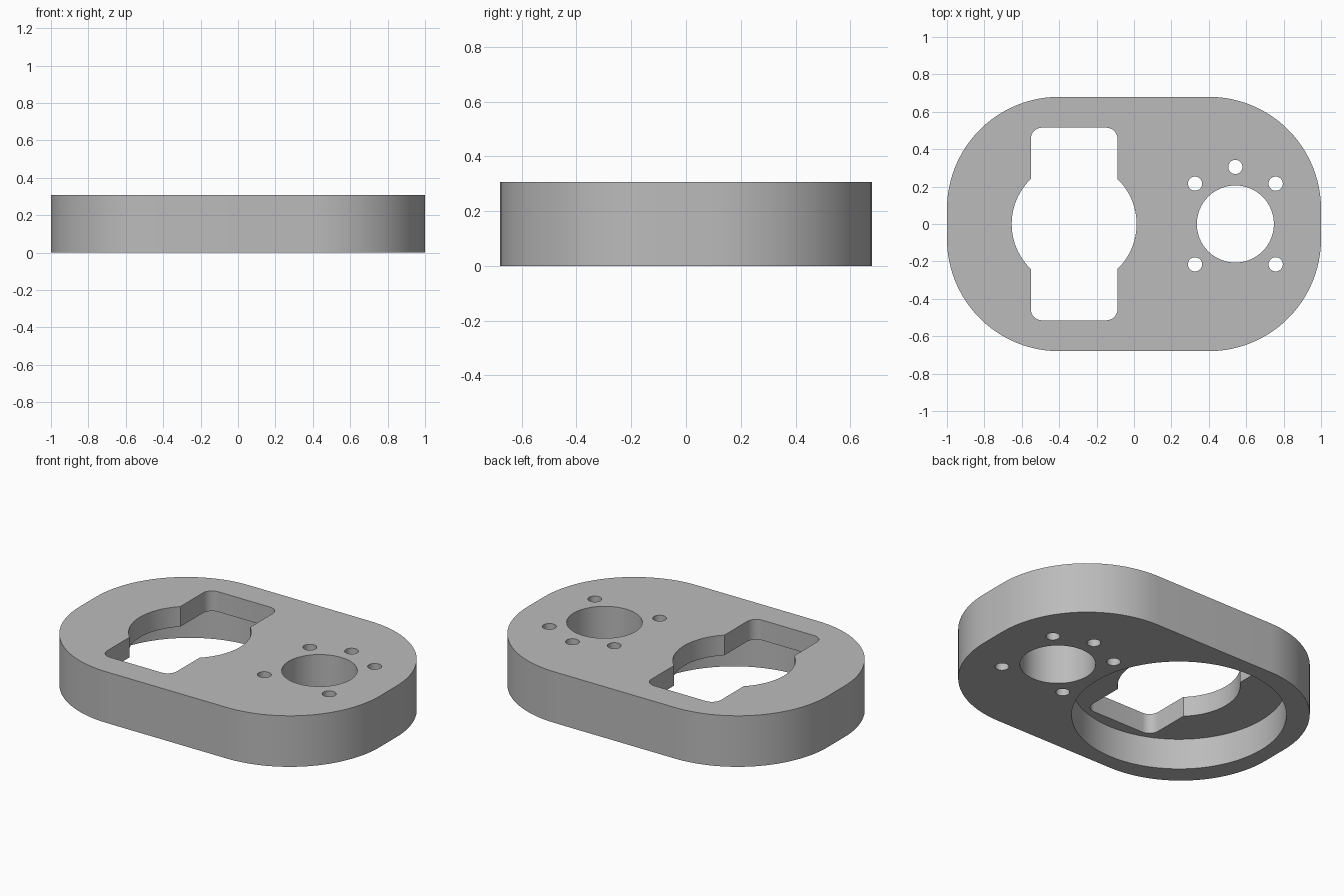
import bpy, bmesh, math

if "Cube" in bpy.data.objects:
    bpy.data.objects.remove(bpy.data.objects["Cube"])

H = 0.307          # plate height
BORE = 0.186       # depth of the recess underneath
LEFT, RIGHT = -0.32, 0.542


def prism(name, pts, z0, z1):
    """Extrude a closed 2D outline between two heights."""
    bm = bmesh.new()
    face = bm.faces.new([bm.verts.new((x, y, z0)) for x, y in pts])
    top = bmesh.ops.extrude_face_region(bm, geom=[face])["geom"]
    bmesh.ops.translate(bm, vec=(0, 0, z1 - z0),
                        verts=[v for v in top if isinstance(v, bmesh.types.BMVert)])
    bmesh.ops.recalc_face_normals(bm, faces=bm.faces)
    me = bpy.data.meshes.new(name)
    bm.to_mesh(me)
    bm.free()
    ob = bpy.data.objects.new(name, me)
    bpy.context.collection.objects.link(ob)
    return ob


def rounded(cx, hx, hy, r, n):
    """Rounded rectangle outline with n segments per corner."""
    pts = []
    for k, (sx, sy) in enumerate([(1, 1), (-1, 1), (-1, -1), (1, -1)]):
        for i in range(n + 1):
            a = math.pi / 2 * (k + i / n)
            pts.append((cx + sx * (hx - r) + r * math.cos(a),
                        sy * (hy - r) + r * math.sin(a)))
    return pts


def circle(cx, cy, r, n):
    return [(cx + r * math.cos(2 * math.pi * i / n),
             cy + r * math.sin(2 * math.pi * i / n)) for i in range(n)]


# Plate body
plate = prism("mounting_plate", rounded(0, 1.0, 0.68, 0.6, 24), 0, H)

# Openings: slot, round window, recess below, shaft hole and screw holes
cutters = [
    prism("slot_cutter", rounded(LEFT, 0.232, 0.515, 0.06, 8), -0.1, H + 0.1),
    prism("window_cutter", circle(LEFT, 0, 0.334, 96), -0.1, H + 0.1),
    prism("recess_cutter", circle(LEFT, 0, 0.585, 96), -0.1, BORE),
    prism("shaft_cutter", circle(RIGHT, 0, 0.206, 64), -0.1, H + 0.1),
]
for deg in (45, 90, 135, 225, 315):
    a = math.radians(deg)
    cutters.append(prism("screw_cutter", circle(RIGHT + 0.305 * math.cos(a), 0.305 * math.sin(a),
                                                0.038, 32), -0.1, H + 0.1))

bpy.context.view_layer.objects.active = plate
plate.select_set(True)
for c in cutters:
    c.hide_render = True
    mod = plate.modifiers.new("cut", "BOOLEAN")
    mod.operation, mod.solver, mod.object = "DIFFERENCE", "EXACT", c
    bpy.ops.object.modifier_apply(modifier=mod.name)
    bpy.data.objects.remove(c)

# Single grey colour
grey = bpy.data.materials.new("plain grey")
grey.diffuse_color = (0.5, 0.5, 0.5, 1)
grey.use_nodes = True
grey.node_tree.nodes["Principled BSDF"].inputs["Base Color"].default_value = grey.diffuse_color
plate.data.materials.clear()
plate.data.materials.append(grey)
bpy.ops.object.shade_smooth_by_angle(angle=math.radians(30))
